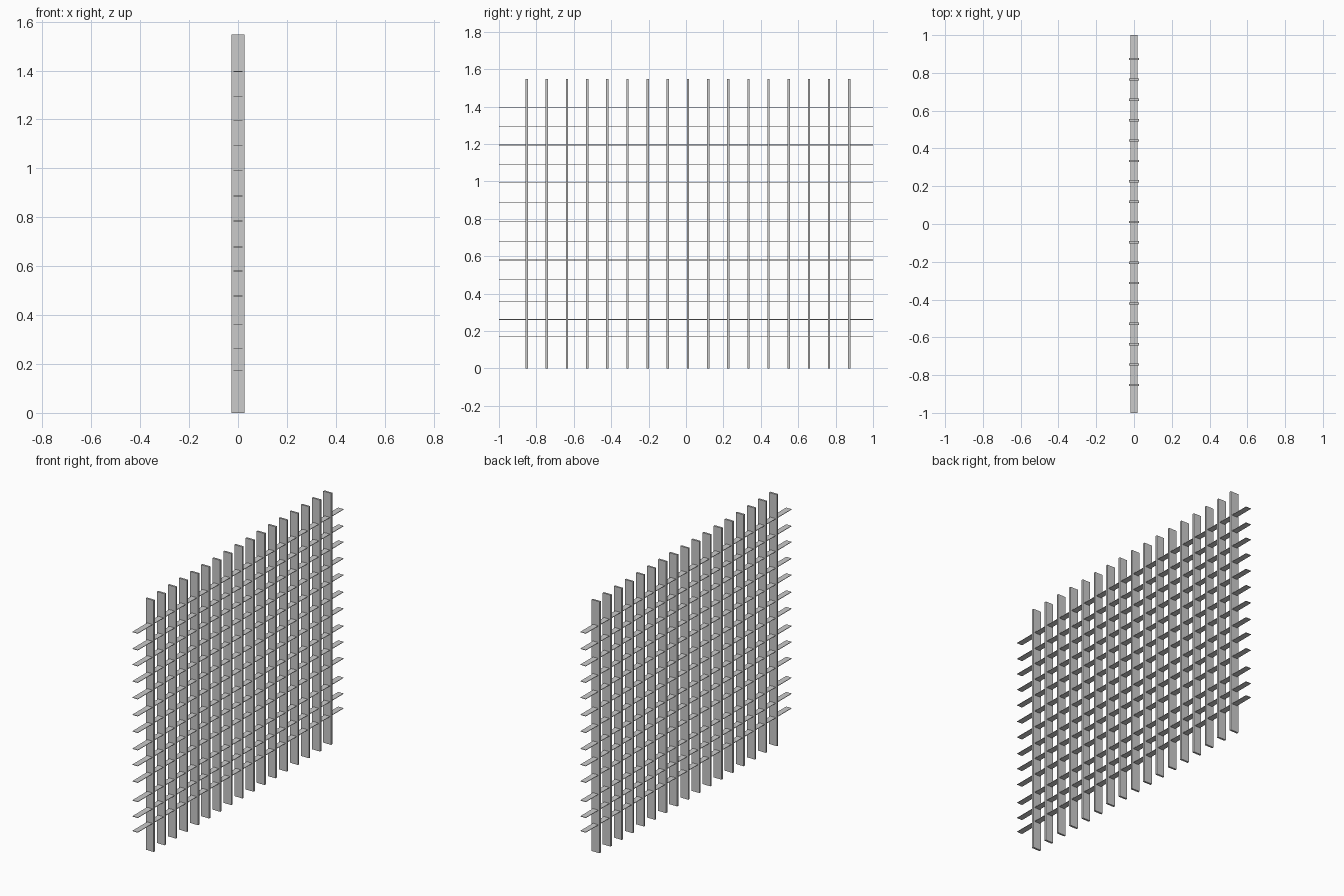
import bpy

if "Cube" in bpy.data.objects:
    bpy.data.objects.remove(bpy.data.objects["Cube"])


def box(name, center, size):
    bpy.ops.mesh.primitive_cube_add(size=1, location=center)
    obj = bpy.context.object
    obj.name = name
    obj.scale = size
    bpy.ops.object.transform_apply(location=False, rotation=False, scale=True)
    return obj


HEIGHT = 1.547

# Upright flat bars, evenly spaced along y
FIRST, LAST, COUNT = -0.852, 0.873, 17
for i in range(COUNT):
    y = FIRST + (LAST - FIRST) * i / (COUNT - 1)
    box(f"upright_bar_{i + 1}", (0, y, HEIGHT / 2), (0.054, 0.012, HEIGHT))

# Thin horizontal strips threaded through the bars
STRIP_HEIGHTS = [0.172, 0.262, 0.360, 0.478, 0.580, 0.678, 0.785,
                 0.887, 0.992, 1.093, 1.195, 1.293, 1.396]
for i, z in enumerate(STRIP_HEIGHTS):
    box(f"cross_strip_{i + 1}", (0, 0, z), (0.036, 2.0, 0.003))
